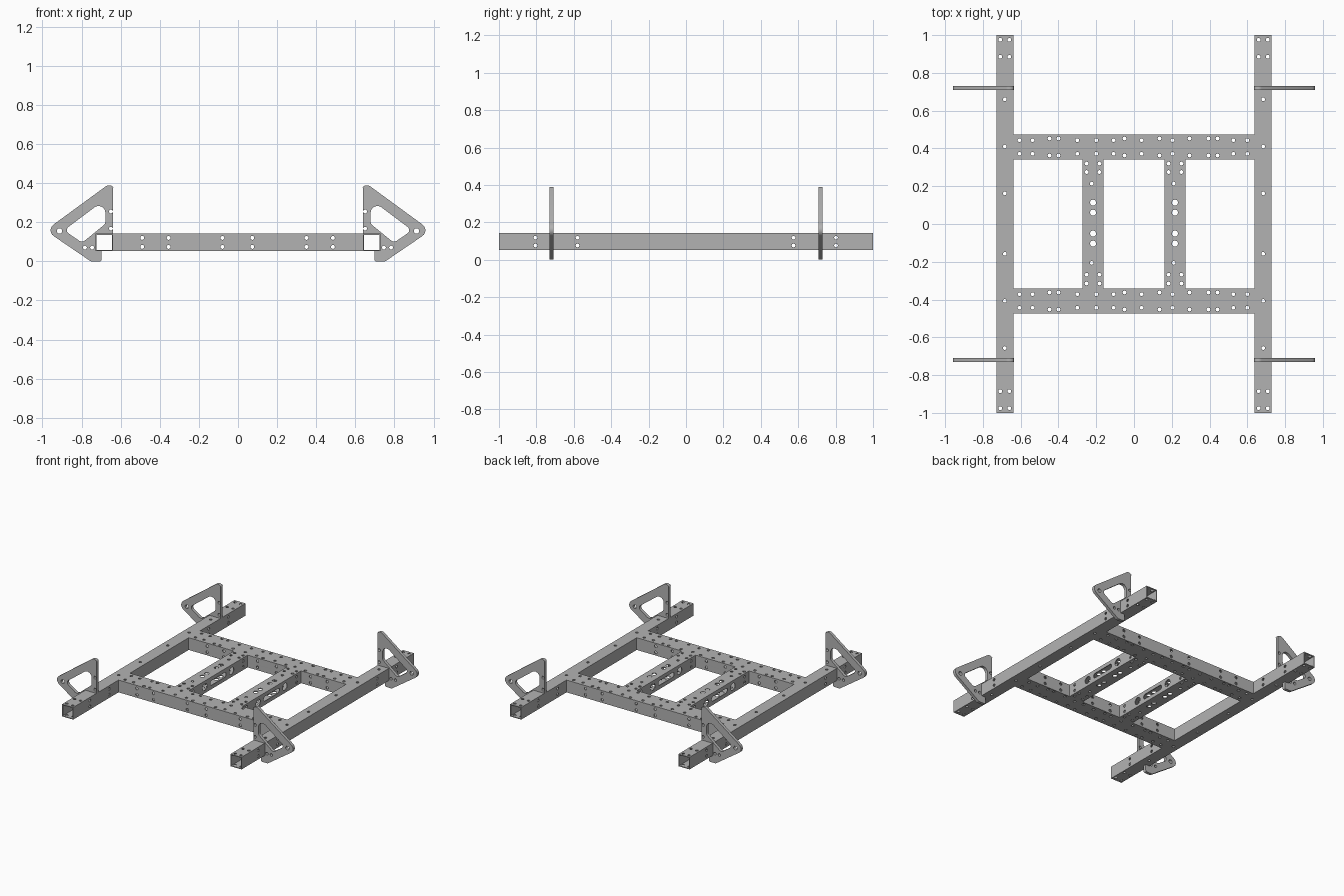
import bpy, bmesh
from math import cos, sin, pi, radians
from mathutils import Matrix, Vector

if "Cube" in bpy.data.objects:
    bpy.data.objects.remove(bpy.data.objects["Cube"])

steel = bpy.data.materials.new("grey metal")
steel.use_nodes = True
grey = (0.45, 0.45, 0.45, 1)
steel.diffuse_color = grey
steel.node_tree.nodes["Principled BSDF"].inputs["Base Color"].default_value = grey

WALL = 0.006
Z_LOW, Z_HIGH = 0.052, 0.142
Z_MID, HEIGHT = (Z_LOW + Z_HIGH) / 2, Z_HIGH - Z_LOW
SMALL = 0.01


def slot(x, y, r, half=0.0, steps=16):
    """Round hole, or a slot when half is above zero."""
    pts = []
    for i in range(steps):
        a = 2 * pi * (i + 0.5) / steps
        pts.append((x + r * cos(a) + (half if cos(a) > 0 else -half), y + r * sin(a)))
    return pts


def rounded(corners, steps=6):
    """Polygon of (x, y, radius) corners with arcs at each corner."""
    pts = []
    for i, (x, y, r) in enumerate(corners):
        p = Vector((x, y))
        if r == 0:
            pts.append(p)
            continue
        a = (Vector(corners[i - 1][:2]) - p).normalized()
        b = (Vector(corners[(i + 1) % len(corners)][:2]) - p).normalized()
        half = a.angle(b) / 2
        centre = p + (a + b).normalized() * r / sin(half)
        reach = (r / sin(half)) * cos(half)
        start, end = p + a * reach - centre, p + b * reach - centre
        turn = start.angle_signed(end)
        for k in range(steps + 1):
            t = -turn * k / steps
            pts.append(centre + Vector((start.x * cos(t) - start.y * sin(t),
                                        start.x * sin(t) + start.y * cos(t))))
    return pts


def add_plate(bm, outline, holes, thickness, matrix):
    """Flat plate with holes, filled from a curve and placed by a matrix."""
    curve = bpy.data.curves.new("plate_outline", 'CURVE')
    curve.dimensions, curve.fill_mode = '2D', 'BOTH'
    curve.extrude = thickness / 2
    for ring in [outline] + holes:
        spline = curve.splines.new('POLY')
        spline.points.add(len(ring) - 1)
        for point, (x, y) in zip(spline.points, ring):
            point.co = (x, y, 0, 1)
        spline.use_cyclic_u = True
    helper = bpy.data.objects.new("plate_helper", curve)
    mesh = bpy.data.meshes.new_from_object(helper)
    mesh.transform(matrix)
    bm.from_mesh(mesh)
    bpy.data.objects.remove(helper)
    bpy.data.curves.remove(curve)
    bpy.data.meshes.remove(mesh)


def finish(name, bm):
    bmesh.ops.remove_doubles(bm, verts=bm.verts, dist=0.00005)
    bmesh.ops.recalc_face_normals(bm, faces=bm.faces)
    mesh = bpy.data.meshes.new(name)
    bm.to_mesh(mesh)
    bm.free()
    mesh.materials.append(steel)
    obj = bpy.data.objects.new(name, mesh)
    bpy.context.collection.objects.link(obj)
    bpy.ops.object.select_all(action='DESELECT')
    obj.select_set(True)
    bpy.context.view_layer.objects.active = obj
    bpy.ops.object.shade_smooth_by_angle(angle=radians(35))


def rectangle(a, b):
    return [(-a, -b), (a, -b), (a, b), (-a, b)]


def beam(name, length, width, x, y, along_y, top_holes, side_holes):
    """Open-ended box tube: four drilled walls."""
    bm = bmesh.new()
    place = Matrix.Translation((x, y, Z_MID))
    if along_y:
        place = place @ Matrix.Rotation(pi / 2, 4, 'Z')
    upright = Matrix.Rotation(pi / 2, 4, 'X')
    for s in (-1, 1):
        lid = Matrix.Translation((0, 0, s * (HEIGHT - WALL) / 2))
        add_plate(bm, rectangle(length / 2, width / 2), top_holes, WALL, place @ lid)
        side = Matrix.Translation((0, s * (width - WALL) / 2, 0)) @ upright
        add_plate(bm, rectangle(length / 2, HEIGHT / 2 - WALL), side_holes, WALL, place @ side)
    finish(name, bm)


def pairs(positions, offset, r=SMALL):
    return [slot(u, s * offset, r) for u in positions for s in (-1, 1)]


# Long side rails
rail_top = pairs((-0.975, -0.885, 0.885, 0.975), 0.024)
rail_top += [slot(u, 0, SMALL) for u in (-0.657, -0.407, -0.158, 0.162, 0.41, 0.66)]
rail_side = pairs((-0.805, -0.58, 0.575, 0.802), 0.021)
for side, s in (("left", 1), ("right", -1)):
    beam(side + "_rail", 2, 0.09, s * 0.684, 0, True, rail_top, rail_side)

# Front and back cross members
cross_top = pairs((-0.606, -0.537, -0.3, -0.2, -0.108, 0.04, 0.204, 0.526, 0.6), 0.036)
cross_top += pairs((-0.447, -0.4, -0.05, 0.135, 0.294, 0.394, 0.442), 0.045)
cross_side = pairs((-0.49, -0.355, -0.08, 0.073, 0.35, 0.485), 0.023)
for side, s in (("back", 1), ("front", -1)):
    beam(side + "_cross_member", 1.278, 0.133, 0, s * 0.4075, False, cross_top, cross_side)

# Inner beams between the cross members
inner_side = [slot(0, 0, 0.018, 0.075)]
inner_side += [slot(u, 0, 0.026) for u in (-0.155, 0.155)]
inner_side += pairs((-0.29, 0.29), 0.021)
for side, s in (("left", 1), ("right", -1)):
    inner_top = pairs((-0.315, -0.268, 0.275, 0.32), 0.034)
    inner_top += [slot(u, 0.007, SMALL) for u in (-0.206, 0.214)]
    inner_top += [slot(u, 0, 0.016) for u in (-0.104, -0.051, 0.06, 0.113)]
    beam(side + "_inner_beam", 0.682, 0.113, s * 0.217, 0, True, inner_top, inner_side)

# Triangular corner brackets, notched around the rails
outline = rounded([(0.697, 0.0, 0.01), (0.753, 0.0, 0.02), (0.985, 0.158, 0.036),
                   (0.651, 0.402, 0.028), (0.638, 0.38, 0.012), (0.638, Z_HIGH, 0),
                   (0.73, Z_HIGH, 0), (0.73, Z_LOW, 0), (0.697, Z_LOW, 0)])
window = rounded([(0.678, 0.318, 0.035), (0.89, 0.159, 0.02),
                  (0.797, 0.095, 0.025), (0.678, 0.192, 0.025)])
bolts = [slot(0.913, 0.155, 0.014)]
bolts += [slot(x, z, SMALL) for x, z in ((0.65, 0.255), (0.65, 0.167), (0.746, 0.07), (0.783, 0.07))]
for end, sy in (("front", -1), ("back", 1)):
    for side, sx in (("left", 1), ("right", -1)):
        bm = bmesh.new()
        place = (Matrix.Translation((0, sy * 0.72, 0)) @ Matrix.Scale(sx, 4, (1, 0, 0))
                 @ Matrix.Rotation(pi / 2, 4, 'X'))
        add_plate(bm, outline, [window] + bolts, 0.022, place)
        finish(end + "_" + side + "_bracket", bm)
